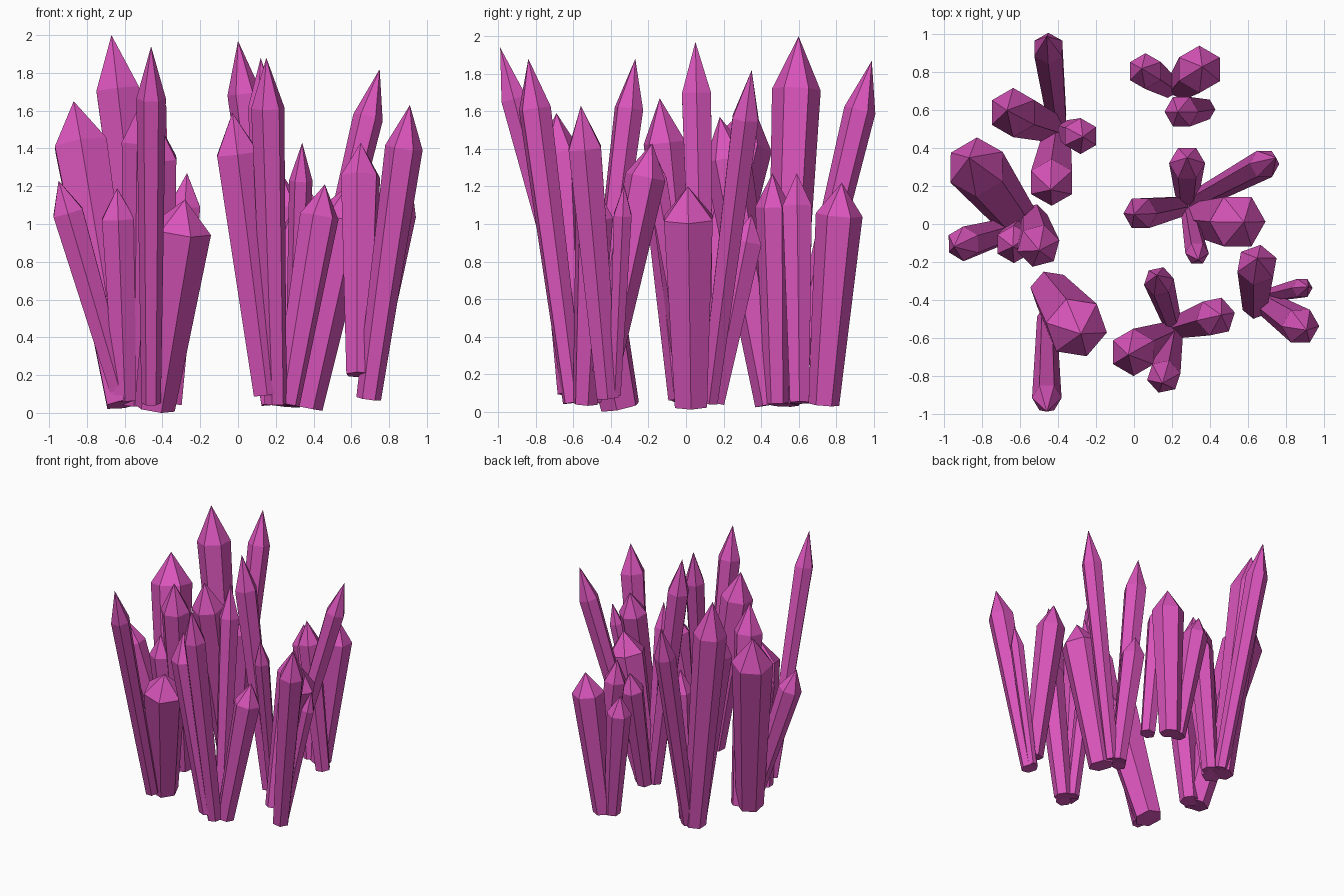
import bpy, bmesh, math
from mathutils import Vector

if "Cube" in bpy.data.objects:
    bpy.data.objects.remove(bpy.data.objects["Cube"])

mat = bpy.data.materials.new("crystal_magenta")
mat.diffuse_color = (0.7, 0.09, 0.5, 1)
mat.use_nodes = True
mat.node_tree.nodes["Principled BSDF"].inputs["Base Color"].default_value = mat.diffuse_color


def hexagon(bm, center, rot, radius, twist):
    steps = [i * math.tau / 6 + math.radians(twist) for i in range(6)]
    return [bm.verts.new(center + rot @ Vector((radius * math.cos(a), radius * math.sin(a), 0)))
            for a in steps]


def crystal(bm, root, tip, radius, lift, spread, twist):
    """Six-sided shaft widening from its foot to a shoulder, closed by a point."""
    root, tip = Vector(root).to_3d(), Vector(tip)
    # the foot sits a little off the cluster root, towards the lean
    outward = (tip - root).to_2d().normalized().to_3d()
    base = root + outward * spread
    base.z = 0.075 - 0.3 * radius + lift
    axis = tip - base
    rot = Vector((0, 0, 1)).rotation_difference(axis)
    low = hexagon(bm, base, rot, radius * 0.66, twist)
    high = hexagon(bm, base + axis * 0.855, rot, radius, twist)
    top = bm.verts.new(tip)
    bm.faces.new(low[::-1])
    for i in range(6):
        j = (i + 1) % 6
        bm.faces.new((low[i], low[j], high[j], high[i]))
        bm.faces.new((high[i], high[j], top))


def cluster(name, root, *crystals, lift=0, spread=0.05, twist=0):
    """Crystals fanning out from one root; each is tip x, y, z and shoulder radius."""
    bm = bmesh.new()
    for *tip, radius in crystals:
        crystal(bm, root, tip, radius, lift, spread, twist)
    mesh = bpy.data.meshes.new(name)
    bm.to_mesh(mesh)
    bm.free()
    mesh.materials.append(mat)
    bpy.context.collection.objects.link(bpy.data.objects.new(name, mesh))


# Back of the group
cluster("back_left_cluster", (-.4, .5),
        (-.46, .99, 1.87, .085), (-.67, .6, 2, .13),
        (-.27, .46, 1.27, .095), (-.44, .18, 1.57, .125), twist=30)
cluster("back_right_cluster", (.22, .7),
        (.04, .82, 1.1, .095), (.36, .83, 1.22, .125), twist=30)
cluster("back_right_single", (.42, .61), (.23, .59, 1.27, .09))

# Middle of the group
cluster("middle_right_cluster", (.28, .1),
        (0, .05, 1.97, .09), (.75, .35, 1.82, .08), (.28, .35, 1.05, .095),
        (.34, -.19, 1.43, .062))
cluster("middle_right_thick_crystal", (.3, .03), (.58, .01, 1.2, .15))
cluster("middle_left_cluster", (-.59, -.01),
        (-.87, .35, 1.65, .16), (-.95, -.12, 1.23, .092), (-.64, -.12, 1.19, .1),
        lift=.02, spread=.02, twist=30)
cluster("middle_left_tall_crystal", (-.54, .08), (-.5, -.14, 1.67, .115), twist=15)

# Front of the group
cluster("front_left_thick_crystal", (-.47, -.31), (-.28, -.58, 1.13, .165), twist=-10)
cluster("front_left_tall_crystal", (-.46, -.44), (-.46, -.99, 1.94, .078))
cluster("front_right_raised_crystal", (.64, -.48), (.65, -.18, 1.43, .11),
        lift=.16, twist=20)
cluster("front_right_cluster", (.65, -.39),
        (.91, -.56, 1.63, .1), (.92, -.33, 1.21, .055), lift=.03)
cluster("front_middle_wide_crystal", (.2, -.58), (-.03, -.69, 1.59, .125),
        lift=.06, twist=30)
cluster("front_middle_cluster", (.21, -.55),
        (.15, -.84, 1.88, .09), (.46, -.48, 1.21, .105), (.12, -.27, 1.88, .08),
        twist=12)
